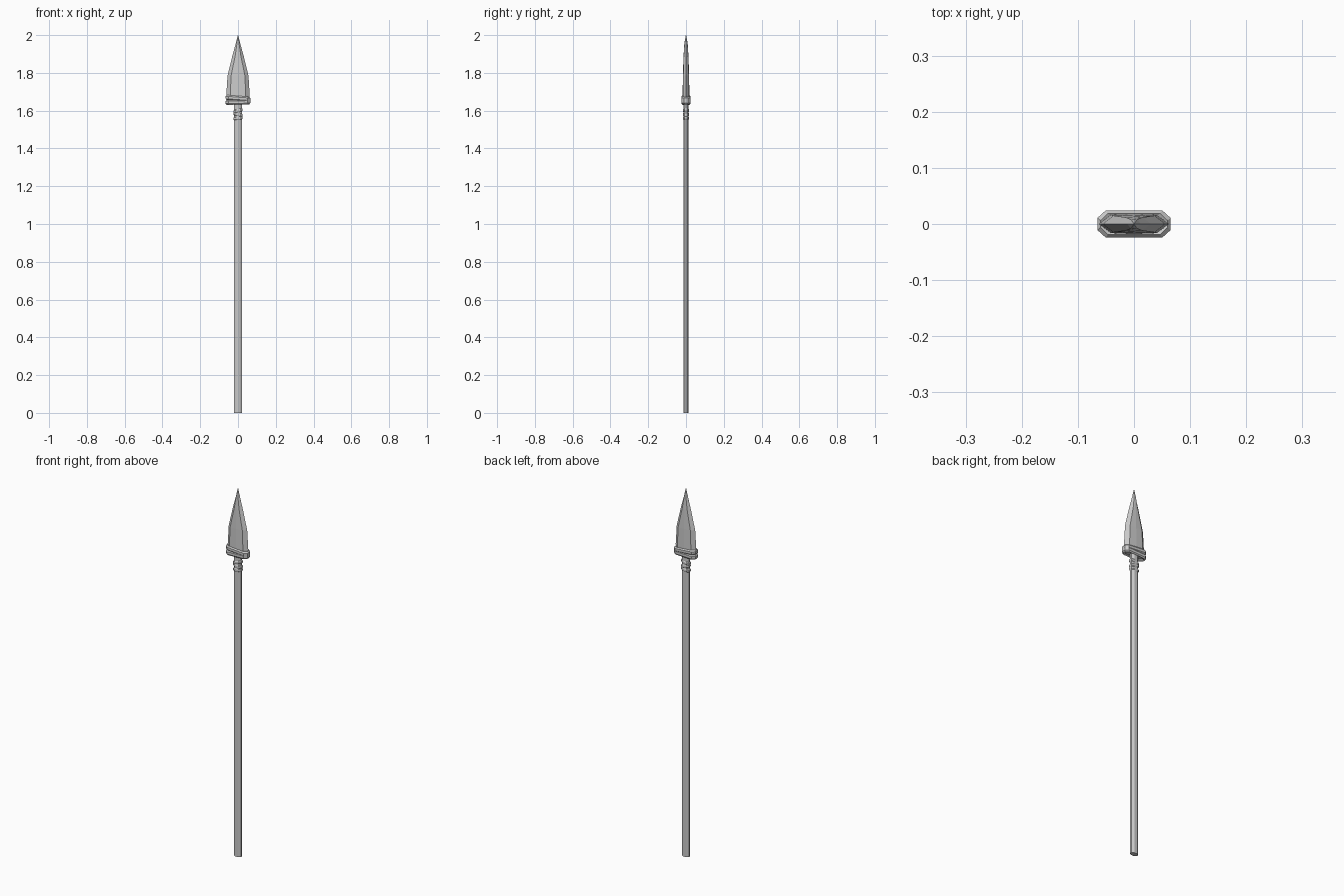
import bpy, bmesh, math

if "Cube" in bpy.data.objects:
    bpy.data.objects.remove(bpy.data.objects["Cube"])


def loft(name, rings, closed_loop=False):
    # Skin a list of equal-length vertex rings into a mesh
    bm = bmesh.new()
    vs = [[bm.verts.new(p) for p in r] for r in rings]
    n, m = len(vs[0]), len(vs)
    for i in range(m if closed_loop else m - 1):
        a, b = vs[i], vs[(i + 1) % m]
        for j in range(n):
            k = (j + 1) % n
            bm.faces.new((a[j], a[k], b[k], b[j]))
    if not closed_loop:
        bm.faces.new(vs[0])
        bm.faces.new(vs[-1])
    bmesh.ops.recalc_face_normals(bm, faces=bm.faces)
    me = bpy.data.meshes.new(name)
    bm.to_mesh(me)
    bm.free()
    ob = bpy.data.objects.new(name, me)
    bpy.context.collection.objects.link(ob)
    return ob


def oval(rx, ry, z, n=8):
    return [(rx * math.cos(math.tau * (i + .5) / n),
             ry * math.sin(math.tau * (i + .5) / n), z) for i in range(n)]


def blade_section(w, t, z, flat=.66):
    # Eight-sided section with sharp side edges and a faint centre ridge
    f = flat * w
    return [(w, 0, z), (f, t * .9, z), (0, t, z), (-f, t * .9, z),
            (-w, 0, z), (-f, -t * .9, z), (0, -t, z), (f, -t * .9, z)]


def cord(name, section, z, h, thick, tilt):
    # Flattened faceted strand running round a section
    rings = []
    for x, y in section:
        r = math.hypot(x, y)
        nx, ny = x / r, y / r
        zc = z + tilt * x
        profile = [(-thick, -h * .35), (0, -h / 2), (thick, -h * .25),
                   (thick, h * .25), (0, h / 2), (-thick, h * .35)]
        # Offset mostly along the flat faces so the band keeps its thickness
        rings.append([(x + d * nx, y + d * (1 if y > 0 else -1 if y < 0 else 0), zc + dz)
                      for d, dz in profile])
    return loft(name, rings, closed_loop=True)


# Shaft
loft("shaft", [oval(.0225, .014, 0), oval(.0225, .014, 1.66)])

# Spear head
loft("blade", [blade_section(.058, .017, 1.64),
               blade_section(.062, .018, 1.68),
               blade_section(.0555, .0165, 1.785),
               blade_section(.030, .013, 1.89, .5),
               blade_section(.012, .009, 1.955, .45),
               blade_section(.0008, .0008, 2.0)])

# Bindings around the base of the head
base = [(.060, .006), (.046, .019), (0, .019), (-.046, .019), (-.060, .006),
        (-.060, -.006), (-.046, -.019), (0, -.019), (.046, -.019), (.060, -.006)]
for i, (z, tilt) in enumerate([(1.665, -.08), (1.645, .03)]):
    cord(f"head_binding_{i + 1}", base, z, .026, .005, tilt)

# Bindings around the shaft neck
neck = [(x, y) for x, y, _ in oval(.0225, .0135, 0)]
for i, (z, tilt) in enumerate([(1.60, .25), (1.58, -.2), (1.56, .1)]):
    cord(f"neck_binding_{i + 1}", neck, z, .018, .003, tilt)
